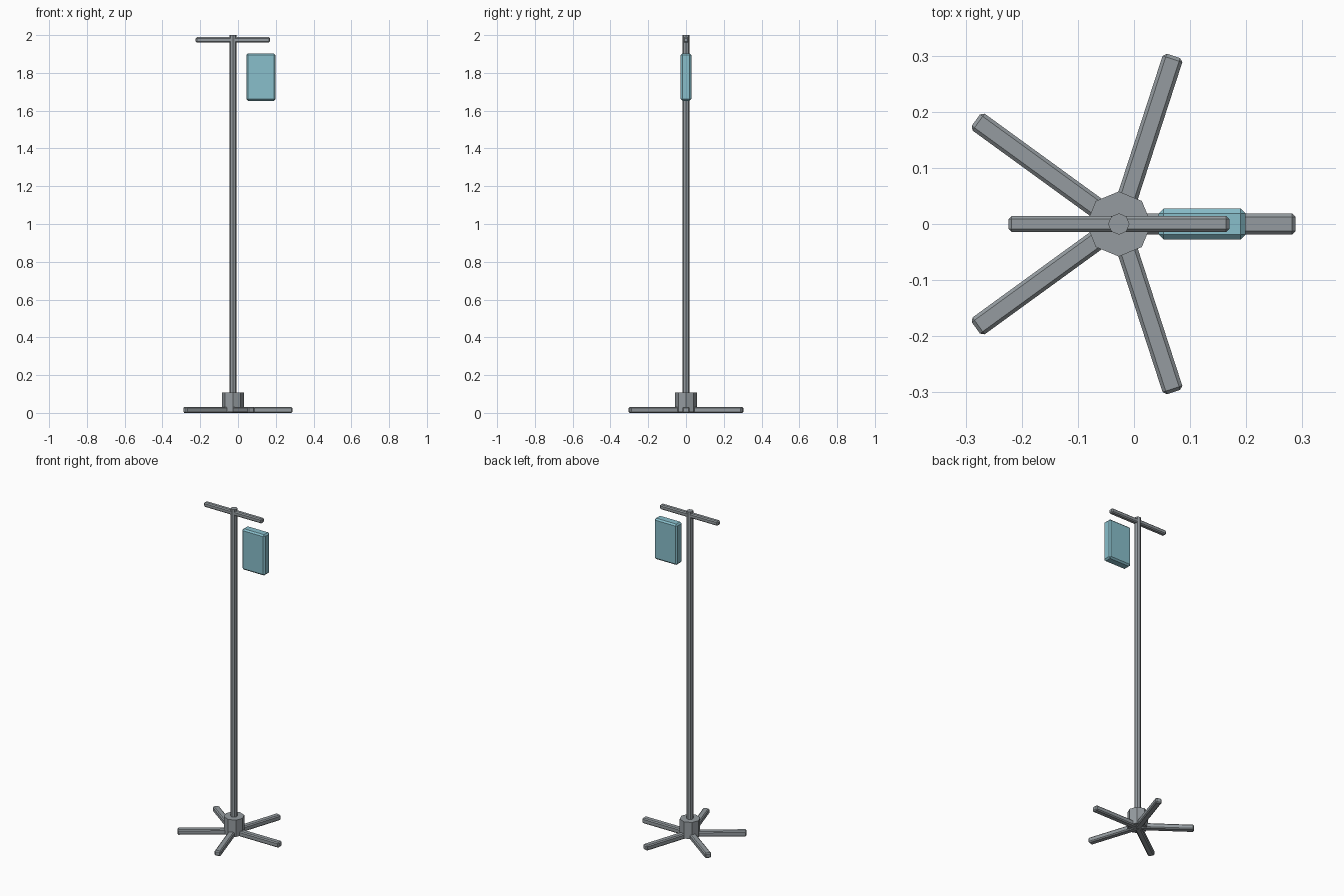
import bpy, math
from mathutils import Matrix, Vector

if "Cube" in bpy.data.objects:
    bpy.data.objects.remove(bpy.data.objects["Cube"])

CX = -0.027  # pole axis


def material(name, rgb):
    m = bpy.data.materials.new(name)
    m.diffuse_color = (*rgb, 1)
    m.use_nodes = True
    m.node_tree.nodes["Principled BSDF"].inputs["Base Color"].default_value = m.diffuse_color
    return m


METAL = material("grey metal", (0.30, 0.33, 0.35))
BAG = material("pale blue plastic", (0.25, 0.52, 0.60))


def box(name, lo, hi, bevel, mat):
    lo, hi = Vector(lo), Vector(hi)
    bpy.ops.mesh.primitive_cube_add(size=1)
    o = bpy.context.object
    o.name = name
    o.data.transform(Matrix.Translation((lo + hi) / 2) @ Matrix.Diagonal((*(hi - lo), 1)))
    b = o.modifiers.new("bevel", 'BEVEL')
    b.width, b.segments = bevel, 1
    o.data.materials.append(mat)
    return o


def post(name, r, z0, z1):
    bpy.ops.mesh.primitive_cylinder_add(vertices=8, radius=r, depth=z1 - z0,
                                        location=(CX, 0, (z0 + z1) / 2))
    o = bpy.context.object
    o.name = name
    o.data.materials.append(METAL)


# Central hub and pole
post("base_hub", 0.058, 0.005, 0.108)
post("pole", 0.019, 0.02, 2.0)

# Five radial feet
for i in range(5):
    leg = box(f"base_leg_{i + 1}", (0, -0.0185, 0), (0.315, 0.0185, 0.032), 0.006, METAL)
    leg.location.x = CX
    leg.rotation_euler.z = math.radians(72 * i)

# Hanging crossbar
box("crossbar", (-0.224, -0.0145, 1.961), (0.17, 0.0145, 1.989), 0.006, METAL)

# Fluid bag
box("fluid_bag", (0.044, -0.028, 1.652), (0.199, 0.028, 1.903), 0.009, BAG)
